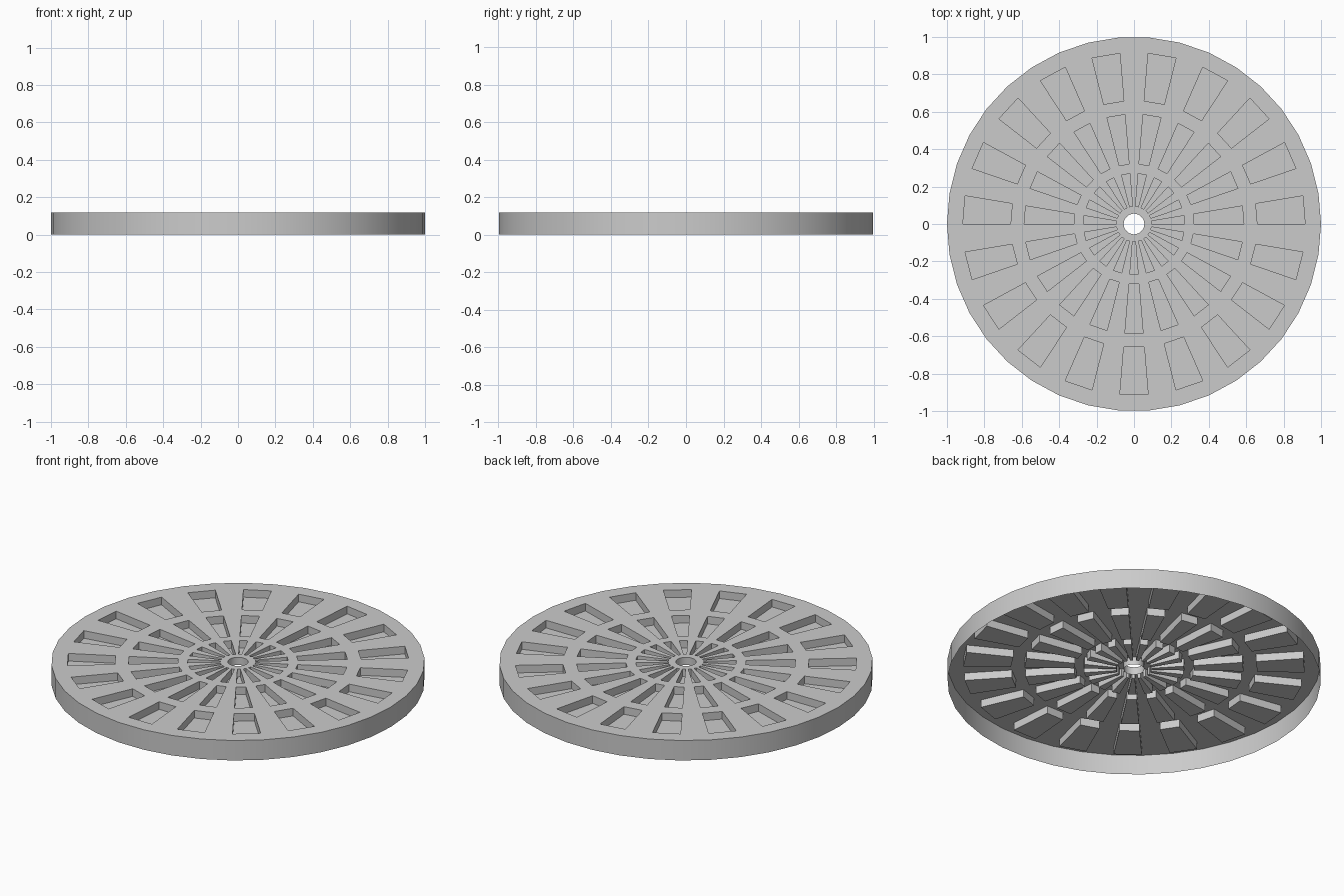
import bpy, bmesh
from math import cos, sin, pi, radians

if "Cube" in bpy.data.objects:
    bpy.data.objects.remove(bpy.data.objects["Cube"])

SIDES = 38            # one pocket on every second segment
HEIGHT = 0.118
DEPTH = 0.045
RADII = [0.055, 0.095, 0.27, 0.322, 0.587, 0.66, 0.915, 1.0]
POCKET_BANDS = (1, 3, 5)


def ring(bm, r, z):
    return [bm.verts.new((r * cos(2 * pi * i / SIDES), r * sin(2 * pi * i / SIDES), z))
            for i in range(SIDES)]


def band(bm, inner, outer):
    return [bm.faces.new((inner[i], outer[i], outer[(i + 1) % SIDES], inner[(i + 1) % SIDES]))
            for i in range(SIDES)]


bm = bmesh.new()

# Top sheet, made of concentric bands
rings = [ring(bm, r, HEIGHT) for r in RADII]
bands = [band(bm, a, b) for a, b in zip(rings, rings[1:])]

# Outer rim skirt and short tube around the centre hole
band(bm, rings[-1], ring(bm, RADII[-1], 0))
band(bm, ring(bm, RADII[0], HEIGHT - DEPTH), rings[0])

# Recessed pockets in three rings
for b in POCKET_BANDS:
    for face in bands[b][::2]:
        top = list(face.verts)
        low = [bm.verts.new((v.co.x, v.co.y, HEIGHT - DEPTH)) for v in top]
        bm.faces.remove(face)
        bm.faces.new(low)
        for i in range(4):
            j = (i + 1) % 4
            bm.faces.new((top[i], top[j], low[j], low[i]))

bm.normal_update()
mesh = bpy.data.meshes.new("vented_disc")
bm.to_mesh(mesh)
bm.free()
disc = bpy.data.objects.new("vented_disc", mesh)
bpy.context.collection.objects.link(disc)

# Smooth the rim and hole, keep pocket edges crisp
bpy.context.view_layer.objects.active = disc
disc.select_set(True)
bpy.ops.object.shade_smooth_by_angle(angle=radians(30))
